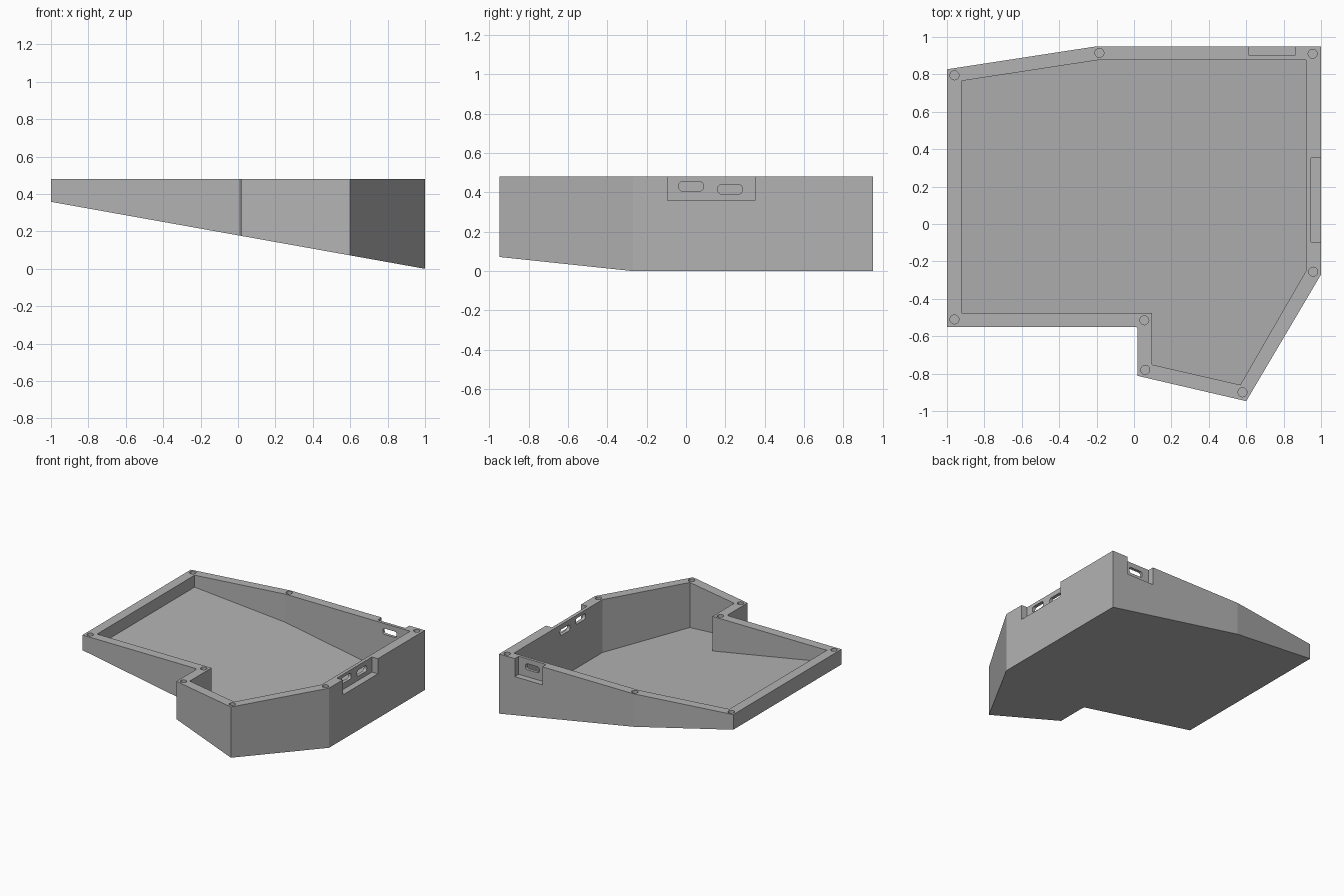
import bpy, bmesh, math
from mathutils import Matrix, Vector

if "Cube" in bpy.data.objects:
    bpy.data.objects.remove(bpy.data.objects["Cube"], do_unlink=True)

TOP = 0.48
SLOPE = 0.179

grey = bpy.data.materials.new("plain grey")
grey.use_nodes = True
grey.diffuse_color = (0.45, 0.45, 0.45, 1)
grey.node_tree.nodes["Principled BSDF"].inputs["Base Color"].default_value = grey.diffuse_color


def finish(name, bm):
    bmesh.ops.recalc_face_normals(bm, faces=bm.faces)
    mesh = bpy.data.meshes.new(name)
    bm.to_mesh(mesh)
    bm.free()
    mesh.materials.append(grey)
    obj = bpy.data.objects.new(name, mesh)
    bpy.context.collection.objects.link(obj)
    return obj


def wedge(name, outline, lift, top):
    """Prism whose underside slopes down towards +x."""
    bm = bmesh.new()
    low = [bm.verts.new((x, y, SLOPE * (1 - x) + lift)) for x, y in outline]
    high = [bm.verts.new((x, y, top)) for x, y in outline]
    bm.faces.new(low)
    bm.faces.new(high)
    for i in range(len(low)):
        j = (i + 1) % len(low)
        bm.faces.new((low[i], low[j], high[j], high[i]))
    return finish(name, bm)


def box(name, lo, hi, round_axis=None, radius=0.018):
    """Box between two corners, with edges along one axis optionally rounded."""
    lo, hi = Vector(lo), Vector(hi)
    bm = bmesh.new()
    bmesh.ops.create_cube(bm, size=1, matrix=Matrix.Translation((lo + hi) / 2)
                          @ Matrix.Diagonal((*(hi - lo), 1)))
    if round_axis is not None:
        edges = [e for e in bm.edges
                 if abs((e.verts[0].co - e.verts[1].co).normalized()[round_axis]) > 0.9]
        bmesh.ops.bevel(bm, geom=edges, offset=radius, segments=4, profile=0.5, affect='EDGES')
    return finish(name, bm)


def hole(name, x, y, radius=0.024, depth=0.08):
    bm = bmesh.new()
    bmesh.ops.create_cone(bm, cap_ends=True, segments=24, radius1=radius, radius2=radius,
                          depth=depth * 2, matrix=Matrix.Translation((x, y, TOP)))
    return finish(name, bm)


def cut(target, cutter):
    mod = target.modifiers.new("cut", 'BOOLEAN')
    mod.operation = 'DIFFERENCE'
    mod.solver = 'EXACT'
    mod.object = cutter
    bpy.context.view_layer.objects.active = target
    bpy.ops.object.modifier_apply(modifier=mod.name)
    bpy.data.objects.remove(cutter, do_unlink=True)


# Case body and its hollow with a sloping floor
outer = [(-1, 0.827), (-0.2, 0.95), (1, 0.95), (1, -0.27), (0.6, -0.947),
         (0.02, -0.812), (0.02, -0.56), (0.01, -0.55), (-1, -0.55)]
inner = [(-0.922, 0.765), (-0.195, 0.876), (0.92, 0.876), (0.92, -0.25),
         (0.568, -0.86), (0.097, -0.752), (0.097, -0.475), (-0.922, -0.475)]
case = wedge("case_tray", outer, 0, TOP)
cut(case, wedge("hollow_cutter", inner, 0.04, TOP + 0.2))

# Port recesses, open at the rim
cut(case, box("side_recess_cutter", (0.947, -0.095, 0.358), (1.1, 0.352, 0.6)))
cut(case, box("back_recess_cutter", (0.615, 0.9, 0.335), (0.86, 1.1, 0.6)))

# Rounded port slots through the thin walls
for y, z in ((0.026, 0.431), (0.224, 0.416)):
    cut(case, box("side_slot_cutter", (0.88, y - 0.062, z - 0.024),
                  (1.05, y + 0.062, z + 0.024), 0))
cut(case, box("back_slot_cutter", (0.676, 0.83, 0.392), (0.8, 1.0, 0.44), 1))

# Screw holes in the rim
for x, y in ((-0.96, 0.795), (-0.185, 0.915), (0.955, 0.91), (0.958, -0.255),
             (0.58, -0.9), (0.06, -0.78), (0.055, -0.515), (-0.96, -0.51)):
    cut(case, hole("screw_hole_cutter", x, y))
